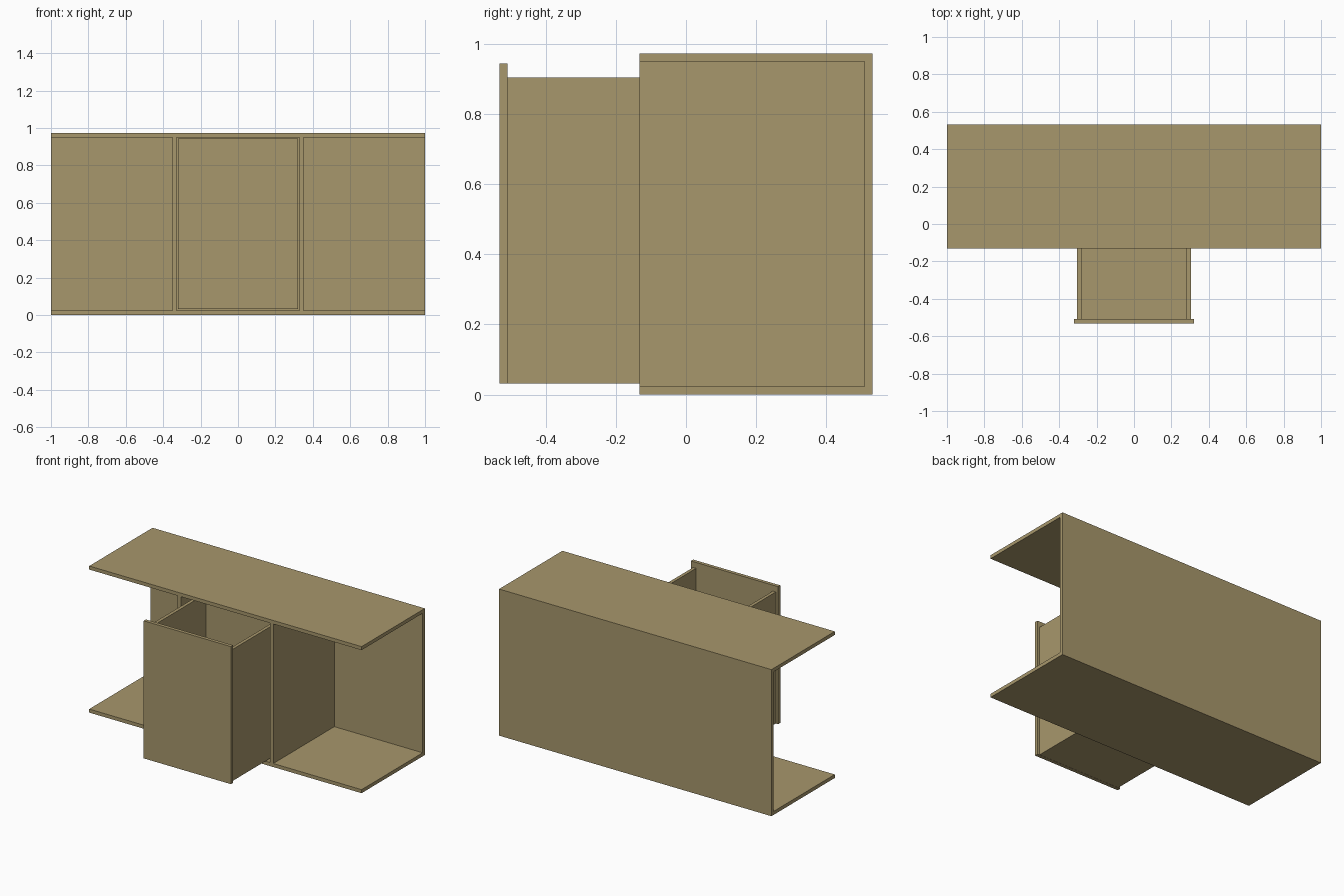
import bpy, bmesh

if "Cube" in bpy.data.objects:
    bpy.data.objects.remove(bpy.data.objects["Cube"])

T = 0.0235            # board thickness
W, D, H = 1.0, 0.532, 0.973
FRONT = -0.132        # open face of the cabinet

wood = bpy.data.materials.new("wood")
wood.diffuse_color = (0.39, 0.31, 0.15, 1)
wood.use_nodes = True
wood.node_tree.nodes["Principled BSDF"].inputs["Base Color"].default_value = wood.diffuse_color


def finish(name, bm):
    bmesh.ops.recalc_face_normals(bm, faces=bm.faces)
    mesh = bpy.data.meshes.new(name)
    bm.to_mesh(mesh)
    bm.free()
    mesh.materials.append(wood)
    obj = bpy.data.objects.new(name, mesh)
    bpy.context.collection.objects.link(obj)
    return obj


def board(name, x, y, z):
    """Box spanning the (min, max) pairs given per axis."""
    bm = bmesh.new()
    bmesh.ops.create_cube(bm, size=1)
    for v in bm.verts:
        v.co = [span[0] if c < 0 else span[1] for c, span in zip(v.co, (x, y, z))]
    return finish(name, bm)


def mirrored(span, side):
    return tuple(sorted(side * c for c in span))


# Cabinet shell: C profile (top, back, bottom) extruded along x, ends open
profile = [(FRONT, 0), (D, 0), (D, H), (FRONT, H),
           (FRONT, H - T), (D - T, H - T), (D - T, T), (FRONT, T)]
bm = bmesh.new()
face = bm.faces.new([bm.verts.new((-W, y, z)) for y, z in profile])
ext = bmesh.ops.extrude_face_region(bm, geom=[face])["geom"]
bmesh.ops.translate(bm, vec=(2 * W, 0, 0),
                    verts=[g for g in ext if isinstance(g, bmesh.types.BMVert)])
if not face.is_valid or len([f for f in bm.faces if len(f.verts) == 8]) < 2:
    bm.faces.new([v for v in bm.verts if v.co.x < 0])
finish("cabinet_shell", bm)

# Dividers and drawer sides, mirrored
for side, label in ((-1, "left"), (1, "right")):
    board(label + "_divider", mirrored((0.328, 0.328 + T), side),
          (FRONT, D - T), (T, H - T))
    board(label + "_drawer_side", mirrored((0.282, 0.304), side),
          (-D + T, 0.088), (0.032, 0.905))

# Drawer front, back and bottom
board("drawer_front", (-0.32, 0.32), (-D, -D + T), (0.031, 0.944))
board("drawer_back", (-0.282, 0.282), (0.065, 0.088), (0.032, 0.905))
board("drawer_bottom", (-0.282, 0.282), (-D + T, 0.065), (0.032, 0.055))
